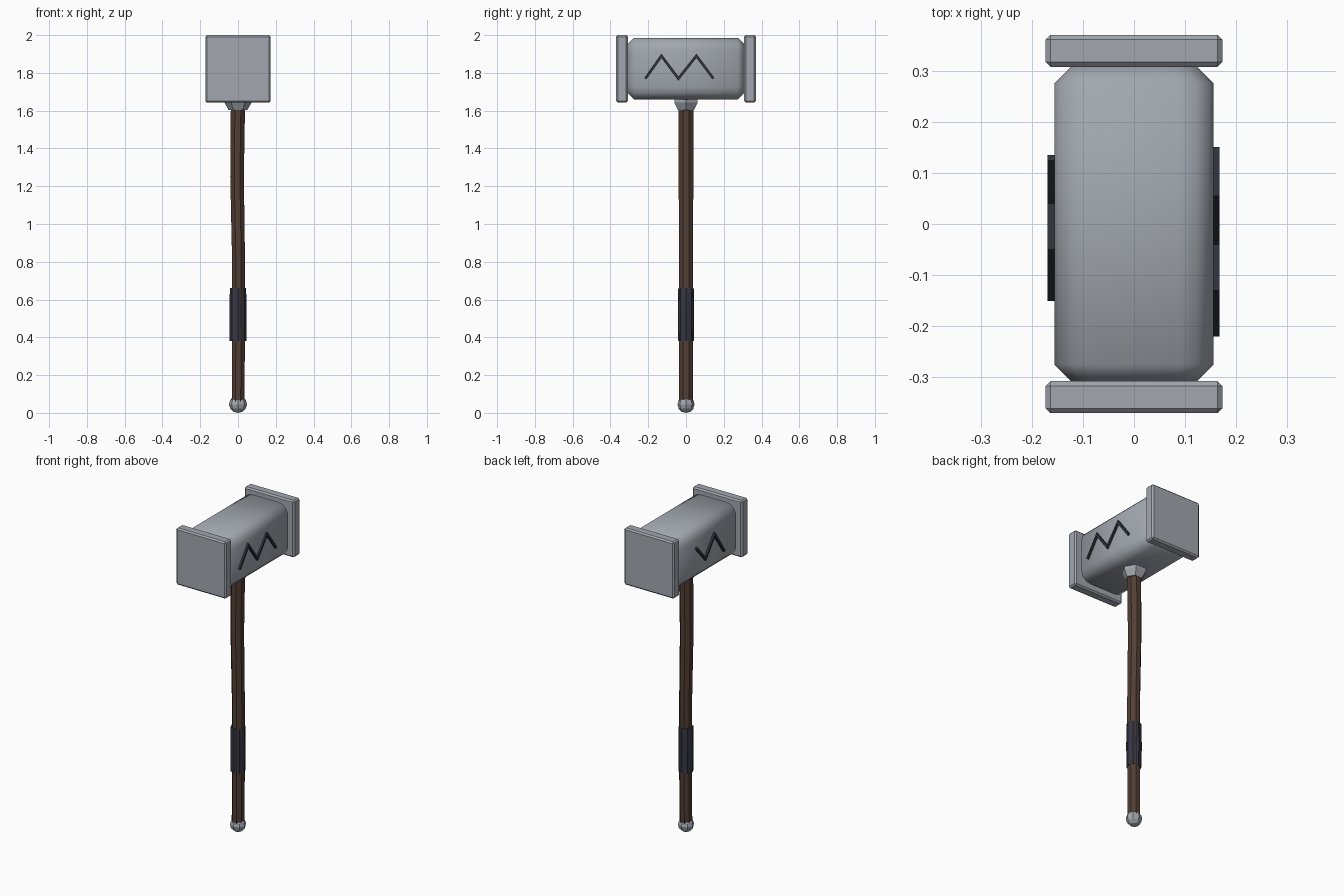
import bpy, bmesh, math
from mathutils import Vector

if "Cube" in bpy.data.objects:
    bpy.data.objects.remove(bpy.data.objects["Cube"])


def material(name, rgb):
    m = bpy.data.materials.new(name)
    m.diffuse_color = (*rgb, 1)
    m.use_nodes = True
    m.node_tree.nodes["Principled BSDF"].inputs["Base Color"].default_value = m.diffuse_color
    return m


STEEL = material("steel", (0.36, 0.39, 0.43))
WOOD = material("wood", (0.085, 0.05, 0.035))
LEATHER = material("leather", (0.035, 0.037, 0.055))
DARK = material("dark_inlay", (0.03, 0.035, 0.045))


def finish(name, bm, mat, smooth=None):
    bmesh.ops.recalc_face_normals(bm, faces=bm.faces[:])
    me = bpy.data.meshes.new(name)
    bm.to_mesh(me)
    bm.free()
    me.materials.append(mat)
    ob = bpy.data.objects.new(name, me)
    bpy.context.collection.objects.link(ob)
    if smooth:
        bpy.context.view_layer.objects.active = ob
        ob.select_set(True)
        bpy.ops.object.shade_smooth_by_angle(angle=math.radians(smooth))
        ob.select_set(False)
    return ob


def loft(name, rings, mat, smooth=None):
    """Skin a list of equal-length point rings and cap both ends."""
    bm = bmesh.new()
    vs = [[bm.verts.new(p) for p in ring] for ring in rings]
    n = len(vs[0])
    for a, b in zip(vs, vs[1:]):
        for i in range(n):
            j = (i + 1) % n
            bm.faces.new((a[i], a[j], b[j], b[i]))
    bm.faces.new(vs[0])
    bm.faces.new(vs[-1])
    return finish(name, bm, mat, smooth)


def ring(n, rx, ry, z, cx=0.0, turn=0.0):
    return [(cx + rx * math.cos(turn + math.tau * i / n),
             ry * math.sin(turn + math.tau * i / n), z) for i in range(n)]


def rounded_section(y, hx, hz, r, zc, seg=3):
    """Rounded rectangle in the xz plane."""
    pts = []
    for k, (sx, sz) in enumerate([(1, 1), (-1, 1), (-1, -1), (1, -1)]):
        for s in range(seg + 1):
            a = math.pi / 2 * (k + s / seg)
            pts.append((sx * (hx - r) + r * math.cos(a), y,
                        zc + sz * (hz - r) + r * math.sin(a)))
    return pts


# Hammer head body with chamfered ends
profile = [(-0.31, 0.035), (-0.275, 0), (0.275, 0), (0.31, 0.035)]
loft("head_body", [rounded_section(y, 0.156 - d, 0.163 - d, 0.065 - d * 0.6, 1.8225)
                   for y, d in profile], STEEL, 50)

# Striking plates
for side, name in ((-1, "front_plate"), (1, "back_plate")):
    bm = bmesh.new()
    bmesh.ops.create_cube(bm, size=1)
    for v in bm.verts:
        v.co = Vector((v.co.x * 0.346, v.co.y * 0.062 + side * 0.339,
                       v.co.z * 0.357 + 1.8215))
    bmesh.ops.bevel(bm, geom=bm.edges[:], offset=0.009, segments=1, affect='EDGES')
    finish(name, bm, STEEL)


# Zigzag inlays on both sides of the head
def zigzag(name, x0, x1, pts, w=0.007):
    pts = [Vector(p) for p in pts]
    rings = []
    for i, p in enumerate(pts):
        d0 = (p - pts[i - 1]).normalized() if i else None
        d1 = (pts[i + 1] - p).normalized() if i < len(pts) - 1 else None
        d0, d1 = d0 or d1, d1 or d0
        t = (d0 + d1).normalized()
        nrm = Vector((-t.y, t.x))
        nrm *= w / max(0.3, nrm.dot(Vector((-d1.y, d1.x))))
        a, b = p + nrm, p - nrm
        rings.append([(x0, *a), (x1, *a), (x1, *b), (x0, *b)])
    loft(name, rings, DARK)


zigzag("right_zigzag", 0.14, 0.167, [(-0.215, 1.77), (-0.13, 1.89), (-0.04, 1.77),
                                     (0.055, 1.89), (0.145, 1.77)])
zigzag("left_zigzag", -0.14, -0.169, [(0.13, 1.87), (0.04, 1.77), (-0.05, 1.89),
                                      (-0.145, 1.75)])

# Hexagonal collar under the head
loft("collar", [ring(6, 0.05, 0.048, 1.603), ring(6, 0.071, 0.071, 1.642),
                ring(6, 0.071, 0.071, 1.68)], STEEL)

# Slightly crooked wooden handle
path = [(0.05, 0.036, 0.0), (0.4, 0.037, 0.003), (0.8, 0.037, 0.003),
        (1.25, 0.039, -0.005), (1.66, 0.041, 0.0)]
loft("handle", [ring(8, r * 1.0, r * 1.08, z, cx, math.pi / 8) for z, r, cx in path], WOOD)

# Leather grip
loft("grip", [ring(8, 0.044, 0.041, 0.38), ring(8, 0.046, 0.042, 0.52),
              ring(8, 0.043, 0.041, 0.66)], LEATHER)

# Faceted pommel
bm = bmesh.new()
bmesh.ops.create_uvsphere(bm, u_segments=8, v_segments=6, radius=1)
for v in bm.verts:
    v.co = Vector((v.co.x * 0.048, v.co.y * 0.045, v.co.z * 0.045 + 0.045))
finish("pommel", bm, STEEL)
